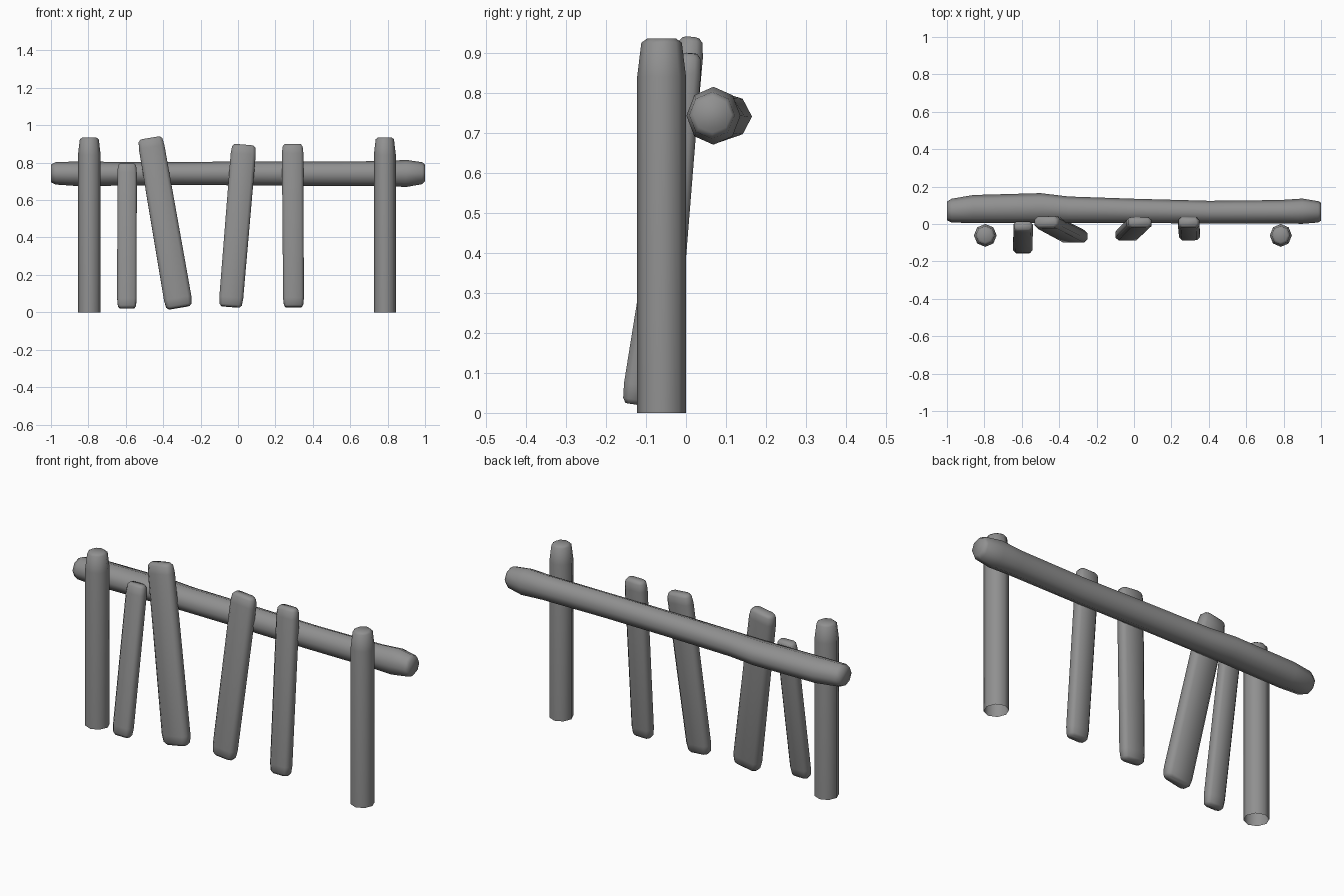
import bpy, bmesh, math
from mathutils import Vector

if "Cube" in bpy.data.objects:
    bpy.data.objects.remove(bpy.data.objects["Cube"])

# unit cross-sections: round log (octagon) and plank (chamfered box)
LOG = [(math.cos(i * math.pi / 4), math.sin(i * math.pi / 4)) for i in range(8)]
PLANK = [(1, .5), (.74, 1), (-.74, 1), (-1, .5), (-1, -.5), (-.74, -1), (.74, -1), (1, -.5)]

# dark grey wood
wood = bpy.data.materials.new("dark_grey_wood")
wood.diffuse_color = (.28, .28, .28, 1)
wood.use_nodes = True
wood.node_tree.nodes["Principled BSDF"].inputs["Base Color"].default_value = wood.diffuse_color


def loft(name, section, rings, u, v, cap_start=True):
    """Skin a section through rings of (centre, half size u, half size v)."""
    bm = bmesh.new()
    loops = [[bm.verts.new(Vector(c) + u * (a * su) + v * (b * sv)) for a, b in section]
             for c, su, sv in rings]
    n = len(section)
    for lo, hi in zip(loops, loops[1:]):
        for i in range(n):
            j = (i + 1) % n
            bm.faces.new((lo[i], lo[j], hi[j], hi[i]))
    if cap_start:
        bm.faces.new(loops[0][::-1])
    bm.faces.new(loops[-1])
    mesh = bpy.data.meshes.new(name)
    bm.to_mesh(mesh)
    bm.free()
    mesh.materials.append(wood)
    ob = bpy.data.objects.new(name, mesh)
    bpy.context.collection.objects.link(ob)
    bpy.ops.object.select_all(action='DESELECT')
    ob.select_set(True)
    bpy.context.view_layer.objects.active = ob
    bpy.ops.object.shade_smooth_by_angle(angle=math.radians(75))
    return ob


X, Y, Z = Vector((1, 0, 0)), Vector((0, 1, 0)), Vector((0, 0, 1))

# upright posts, tapered at the top and open underneath
for name, x, r in (("left_post", -.795, .061), ("right_post", .785, .059)):
    loft(name, LOG, [((x, -.061, z), r * s, .061 * s) for z, s in
                     ((0, 1), (.84, 1), (.925, .83), (.935, .6))], X, Y, cap_start=False)

# uneven horizontal rail: x, y range, z range
rail = [(-1, .02, .12, .695, .79), (-.975, .008, .135, .683, .803),
        (-.86, .005, .155, .675, .806), (-.5, .006, .165, .678, .803),
        (-.35, .006, .147, .68, .803), (0, .005, .135, .679, .806),
        (.4, .003, .124, .676, .806), (.78, .003, .128, .675, .808),
        (.9, .001, .136, .67, .815), (.985, .008, .122, .685, .802),
        (1, .018, .114, .7, .79)]
loft("rail", LOG, [((x, (y0 + y1) / 2, (z0 + z1) / 2), (y1 - y0) / 2, (z1 - z0) / 2)
                   for x, y0, y1, z0, z1 in rail], Y, Z)

# leaning planks: bottom centre, top centre, bottom width, top width, thickness
planks = [((-.594, -.134, .022), (-.593, -.010, .794), .104, .104, .058),
          ((-.314, -.070, .025), (-.470, .012, .931), .148, .138, .068),
          ((-.040, -.061, .029), (.032, .010, .895), .128, .134, .062),
          ((.297, -.060, .027), (.292, .010, .898), .111, .115, .062)]
for k, (b, t, wb, wt, th) in enumerate(planks):
    b, t = Vector(b), Vector(t)
    d = (t - b).normalized()
    u = (X - d * X.dot(d)).normalized()
    v = d.cross(u)
    rings = [(b, .76 * wb, .6), (b + d * .012, .93 * wb, .87), (b + d * .05, wb, 1),
             (t - d * .05, wt, 1), (t - d * .012, .93 * wt, .87), (t, .76 * wt, .6)]
    loft(f"plank_{k + 1}", PLANK, [(c, w / 2, sv * th / 2) for c, w, sv in rings], u, v)
